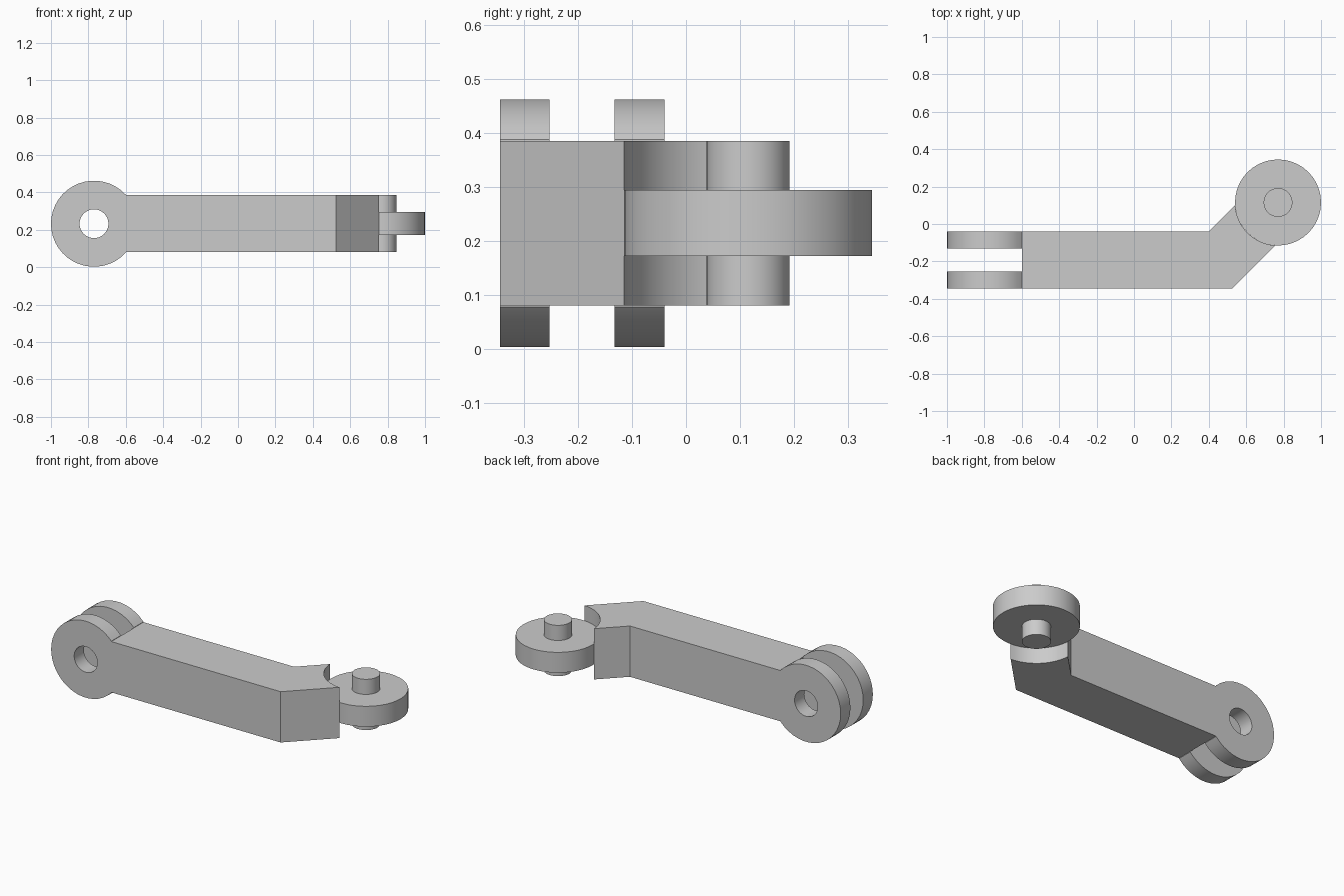
import bpy
import bmesh
from math import cos, sin, radians, acos, atan2
from mathutils import Vector

cube = bpy.data.objects.get("Cube")
if cube:
    bpy.data.objects.remove(cube, do_unlink=True)

R, PIN_R = 0.23, 0.077          # large round ends, pin and hole
LOW, HIGH = 0.08, 0.385         # arm bottom and top
MID = (LOW + HIGH) / 2
FRONT, BACK = -0.345, -0.04     # straight arm sides
EYE = (-0.77, MID)              # fork centre in x, z
HUB = (0.77, 0.115)             # roller centre in x, y
FORK_X = -0.60

grey = bpy.data.materials.new("plain grey")
grey.use_nodes = True
colour = (0.6, 0.6, 0.6, 1)
grey.diffuse_color = colour
grey.node_tree.nodes["Principled BSDF"].inputs["Base Color"].default_value = colour


def arc(centre, radius, start, end, steps):
    return [(centre[0] + radius * cos(start + (end - start) * i / steps),
             centre[1] + radius * sin(start + (end - start) * i / steps))
            for i in range(steps + 1)]


def circle(centre, radius, steps=40):
    return arc(centre, radius, 0, radians(360), steps)[:-1]


def extrude(name, loops, place, push):
    """Fill flat outlines (with holes) and extrude them by a vector."""
    bm = bmesh.new()
    edges = []
    for loop in loops:
        verts = [bm.verts.new(place(a, b)) for a, b in loop]
        edges += [bm.edges.new((v, verts[i - 1])) for i, v in enumerate(verts)]
    bmesh.ops.triangle_fill(bm, edges=edges, use_beauty=True)
    out = bmesh.ops.extrude_face_region(bm, geom=bm.faces[:], use_keep_orig=True)
    moved = [g for g in out["geom"] if isinstance(g, bmesh.types.BMVert)]
    bmesh.ops.translate(bm, verts=moved, vec=Vector(push))
    bmesh.ops.recalc_face_normals(bm, faces=bm.faces[:])
    mesh = bpy.data.meshes.new(name)
    bm.to_mesh(mesh)
    bm.free()
    mesh.materials.append(grey)
    obj = bpy.data.objects.new(name, mesh)
    bpy.context.collection.objects.link(obj)
    bpy.ops.object.select_all(action="DESELECT")
    obj.select_set(True)
    bpy.context.view_layer.objects.active = obj
    bpy.ops.object.shade_smooth_by_angle(angle=radians(30))
    return obj


# Bent arm with a round hollow that cradles the roller
hollow = arc(HUB, R, atan2(-0.23, -0.015), atan2(-0.015, -0.23), 12)
outline = [(FORK_X, FRONT), (0.525, FRONT)] + hollow + [(0.40, BACK), (FORK_X, BACK)]
extrude("bent_arm", [outline], lambda x, y: (x, y, LOW), (0, 0, HIGH - LOW))

# Two fork lugs with a pin hole
thick = 0.092
half = acos((FORK_X - EYE[0]) / R)
lug = arc(EYE, R, half, radians(360) - half, 32)
for name, y in (("front_lug", FRONT), ("back_lug", BACK - thick)):
    extrude(name, [lug, circle(EYE, PIN_R)],
            lambda x, z, y=y: (x, y, z), (0, thick, 0))

# Roller disc and the pin standing out on both sides
extrude("roller_disc", [circle(HUB, R), circle(HUB, PIN_R)],
        lambda x, y: (x, y, 0.172), (0, 0, 0.122))
extrude("roller_pin", [circle(HUB, PIN_R)],
        lambda x, y: (x, y, LOW), (0, 0, HIGH - LOW))
